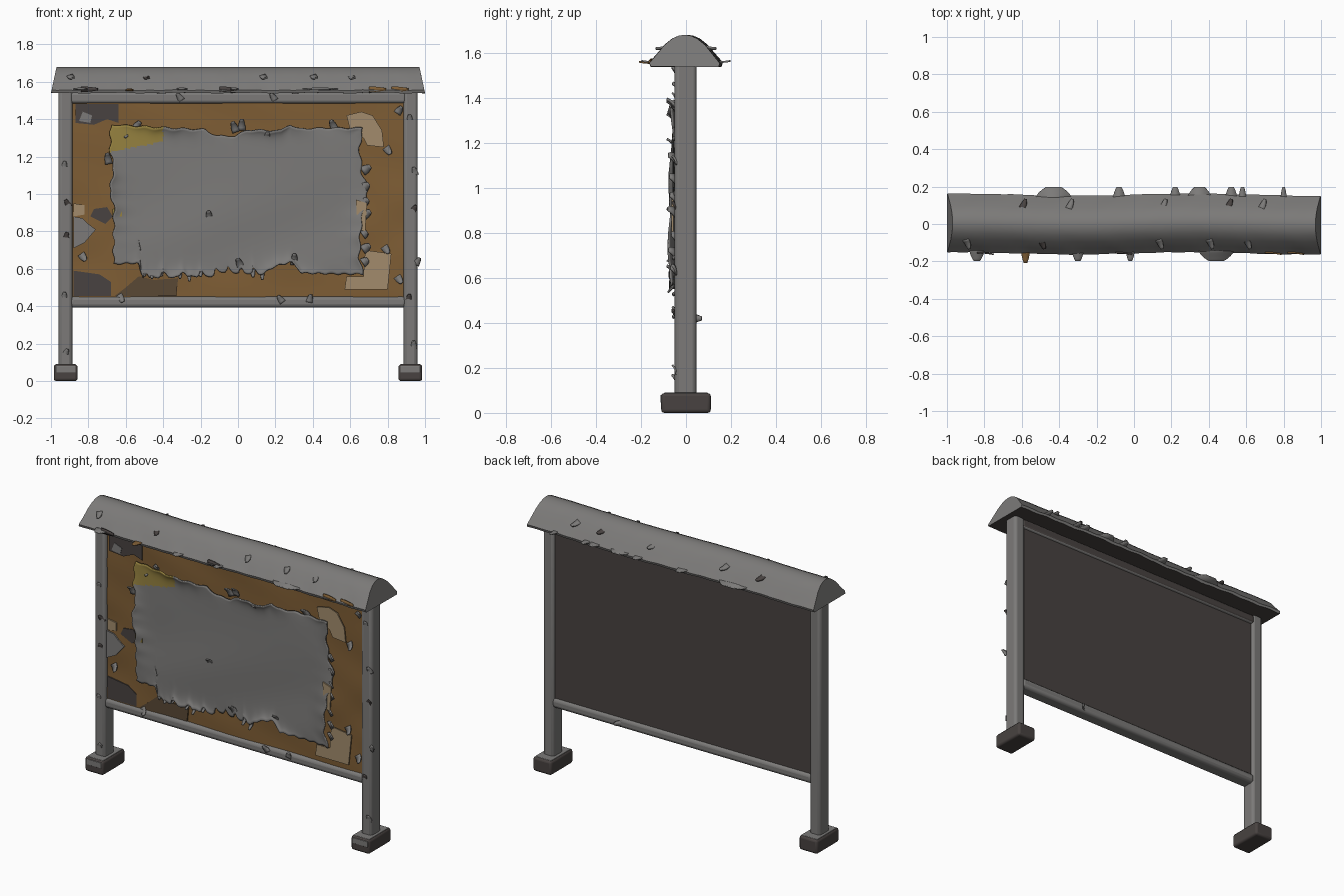
import bpy, bmesh, random
from math import sin, cos, pi
from mathutils import Vector

random.seed(7)
if "Cube" in bpy.data.objects:
    bpy.data.objects.remove(bpy.data.objects["Cube"])


def make_material(name, red, green, blue):
    mat = bpy.data.materials.new(name)
    mat.use_nodes = True
    mat.diffuse_color = (red, green, blue, 1)
    mat.node_tree.nodes["Principled BSDF"].inputs["Base Color"].default_value = (red, green, blue, 1)
    return mat


grey = make_material("worn grey", .2, .195, .19)
charcoal = make_material("charcoal", .065, .055, .052)
brown = make_material("cork brown", .21, .11, .035)
dark_brown = make_material("dark brown", .1, .065, .035)
yellow = make_material("faded yellow", .3, .22, .05)
beige = make_material("old beige paper", .36, .26, .15)


def finish(name, bm, materials, rule=None, thickness=0, bevel=0):
    """Turn a bmesh into a smooth object, colouring faces by an optional rule."""
    bmesh.ops.recalc_face_normals(bm, faces=bm.faces) if not thickness else None
    bm.normal_update()
    if rule:
        for face in bm.faces:
            face.material_index = rule(face)
    mesh = bpy.data.meshes.new(name)
    bm.to_mesh(mesh)
    bm.free()
    obj = bpy.data.objects.new(name, mesh)
    bpy.context.collection.objects.link(obj)
    for mat in materials:
        mesh.materials.append(mat)
    if bevel:
        mod = obj.modifiers.new("Rounded edges", "BEVEL")
        mod.width, mod.segments = bevel, 3
    if thickness:
        mod = obj.modifiers.new("Thickness", "SOLIDIFY")
        mod.thickness = thickness
    bpy.ops.object.select_all(action="DESELECT")
    obj.select_set(True)
    bpy.context.view_layer.objects.active = obj
    bpy.ops.object.shade_smooth_by_angle(angle=.7)
    return obj


def box(name, low, high, materials, rule=None, bevel=0):
    bm = bmesh.new()
    bmesh.ops.create_cube(bm, size=1)
    for vert in bm.verts:
        vert.co = [(a + b) / 2 + c * (b - a) for a, b, c in zip(low, high, vert.co)]
    return finish(name, bm, materials, rule, bevel=bevel)


def interpolate(points, t):
    for (a, p), (b, q) in zip(points, points[1:]):
        if t <= b:
            return p + (q - p) * max(0, (t - a) / (b - a))
    return points[-1][1]


def grid(columns, rows, place):
    bm = bmesh.new()
    verts = [[bm.verts.new(place(i / columns, j / rows)) for j in range(rows + 1)]
             for i in range(columns + 1)]
    for i in range(columns):
        for j in range(rows):
            bm.faces.new((verts[i][j], verts[i + 1][j], verts[i + 1][j + 1], verts[i][j + 1]))
    return bm


# Posts and feet, mirrored left and right
for side, label in ((1, "left"), (-1, "right")):
    xs = sorted((side * .885, side * .96))
    box(label + "_post", (xs[0], -.05, .07), (xs[1], .046, 1.56), [grey], bevel=.018)
    xs = sorted((side * .858, side * .985))
    box(label + "_foot", (xs[0], -.11, 0), (xs[1], .11, .088), [charcoal], bevel=.014)
    # worn pale top of the foot, with a strip hanging over its front
    box(label + "_foot_cap", (xs[0] + .008, -.098, .083), (xs[1] - .008, .098, .09), [grey], bevel=.003)
    box(label + "_foot_front_wear", (xs[0] + .01, -.113, .045), (xs[1] - .01, -.107, .08), [grey], bevel=.002)

# Rails
box("bottom_rail", (-.9, -.045, .392), (.9, .045, .452), [grey], bevel=.02)
box("top_rail", (-.9, -.045, 1.485), (.9, .045, 1.545), [grey, charcoal],
    lambda f: int(f.normal.y > .5), bevel=.016)

# Backing board and its wrinkled cork face
box("backing_board", (-.89, -.022, .44), (.89, .03, 1.5), [charcoal])


def cork_point(u, v):
    x, z = -.887 + 1.774 * u, .445 + 1.05 * v
    return x, -.029 + .0025 * sin(9 * x + 5 * sin(4 * z)) + .0015 * sin(23 * z + 8 * x), z


finish("cork_face", grid(70, 45, cork_point), [brown])

# Roof: domed profile swept along x, with slanted ends and dark underside
half = [(.152, 1.54), (.157, 1.555), (.125, 1.592), (.09, 1.635), (.055, 1.664), (.025, 1.677)]
profile = [(-y, z) for y, z in half] + [(0, 1.68)] + half[::-1]
bm = bmesh.new()
rings = []
for step in range(61):
    u = step / 30 - 1
    ring = []
    for y, z in profile:
        x = u * (1 - .03 * (z - 1.54) / .14)
        dent = .004 * sin(13 * x + 2 * y) * sin(31 * x + 40 * z)
        ring.append(bm.verts.new((x, y * (1 + 3 * dent) + .006 * sin(5 * x), z + dent * (1.68 - z) * 6)))
    rings.append(ring)
for a, b in zip(rings, rings[1:]):
    for k in range(len(a)):
        n = (k + 1) % len(a)
        bm.faces.new((a[k], a[n], b[n], b[k]))
bm.faces.new(rings[0])
bm.faces.new(rings[-1])
finish("roof", bm, [grey, charcoal], lambda f: int(f.normal.z < -.6))

# Torn metal-grey sheet with a yellow corner
top_edge = [(-.68, 1.37), (-.55, 1.365), (-.17, 1.345), (-.1, 1.31), (0, 1.31), (.06, 1.345),
            (.24, 1.34), (.28, 1.375), (.33, 1.35), (.68, 1.355)]
bottom_edge = [(-.68, .625), (-.545, .63), (-.53, .55), (-.13, .56), (-.11, .585), (.13, .57),
               (.2, .61), (.3, .635), (.34, .575), (.68, .57)]
left_edge = [(.55, -.665), (.95, -.665), (1, -.69), (1.15, -.665), (1.22, -.685), (1.4, -.68)]
right_edge = [(.55, .675), (.66, .65), (.85, .66), (1.03, .7), (1.1, .665), (1.25, .65), (1.4, .68)]


def sheet_point(u, v):
    x = -.68 + 1.36 * u
    low = interpolate(bottom_edge, x) + .004 * sin(90 * x)
    if -.52 < x < .14:
        low += .028 * max(0, sin(75 * x + 2 * sin(9 * x))) ** 2
    z = low + (interpolate(top_edge, x) + .004 * sin(60 * x) - low) * v
    left = interpolate(left_edge, z) + .006 * sin(70 * z)
    right = interpolate(right_edge, z) + .006 * sin(55 * z)
    x = left + (right - left) * u
    rim = max(abs(2 * u - 1), abs(2 * v - 1)) ** 14
    curl = rim * (.012 + .014 * sin(11 * x + 9 * z))
    return x, -.047 - curl + .004 * sin(5 * x + 3 * sin(4 * z)), z


def sheet_colour(face):
    x, _, z = face.calc_center_median()
    return int(x < -.4 and z > 1.225 + .2 * (x + .68))


finish("torn_sheet", grid(130, 60, sheet_point), [grey, yellow], sheet_colour, thickness=-.008)


def patch(name, mat, outline, y=-.034):
    """Thin flat plate on the front, drawn by x, z points."""
    bm = bmesh.new()
    face = bm.faces.new([bm.verts.new((x, y, z)) for x, z in outline])
    made = bmesh.ops.extrude_face_region(bm, geom=[face])["geom"]
    for vert in made:
        if isinstance(vert, bmesh.types.BMVert):
            vert.co.y += .008
    bmesh.ops.triangulate(bm, faces=bm.faces)
    finish(name, bm, [mat])


# Stains and scraps of old paper left on the cork
patch("stain_top", charcoal, [(-.87, 1.38), (-.77, 1.37), (-.7, 1.4), (-.64, 1.38), (-.64, 1.48), (-.87, 1.48)])
patch("stain_top_scrap", grey, [(-.85, 1.39), (-.79, 1.38), (-.78, 1.42), (-.83, 1.44)], -.037)
patch("stain_corner", charcoal, [(-.88, .455), (-.68, .455), (-.68, .53), (-.74, .57), (-.88, .59)])
patch("stain_bottom", dark_brown, [(-.66, .455), (-.33, .455), (-.32, .55), (-.45, .54), (-.53, .56), (-.6, .5)])
patch("scrap_left_beige", beige, [(-.88, .88), (-.82, .89), (-.82, .94), (-.88, .95)])
patch("scrap_left", grey, [(-.88, .71), (-.82, .74), (-.76, .81), (-.8, .84), (-.83, .87), (-.88, .88)], -.042)
patch("scrap_left_dark", charcoal, [(-.79, .88), (-.71, .84), (-.67, .88), (-.7, .93), (-.77, .92)])
patch("scrap_yellow", yellow, [(-.67, .88), (-.62, .88), (-.62, .93), (-.67, .92)], -.062)
patch("paper_top_right", beige, [(.6, 1.34), (.67, 1.3), (.69, 1.26), (.78, 1.25), (.77, 1.34),
                                 (.72, 1.42), (.66, 1.44), (.58, 1.42)], -.05)
patch("paper_bottom_right", beige, [(.57, .49), (.8, .49), (.82, .68), (.68, .7), (.67, .56), (.58, .56)], -.05)
patch("paper_right_edge", beige, [(.64, .81), (.68, .8), (.69, .95), (.63, .97)], -.064)

# Curled flakes: tapered bent strips standing off a surface
flakes = {"grey": bmesh.new(), "brown": bmesh.new(), "dark": bmesh.new()}


def flake(origin, along, out, length, width, bend=1.2, kind="grey"):
    bm, origin = flakes[kind], Vector(origin)
    along, out = Vector(along).normalized(), Vector(out).normalized()
    across = along.cross(out)
    previous = None
    for step in range(6):
        t = step / 5
        centre = origin + length / bend * (along * sin(t * bend) + out * (1 - cos(t * bend)))
        spread = across * width * .5 * (1 - .6 * t * t)
        pair = [bm.verts.new(centre - spread), bm.verts.new(centre + spread)]
        if previous:
            bm.faces.new((previous[0], previous[1], pair[1], pair[0]))
        previous = pair


front = (0, -1, 0)
# sheet tears
for x, z in ((-.69, 1.16), (-.01, 1.33), (.15, 1.27), (.02, .6), (.3, .62), (-.15, .85), (.52, 1.34), (.02, 1.34)):
    flake((x, -.05, z), (random.uniform(-.5, .5), 0, 1), front, .07, .04)
for x in (-.5, -.46, -.41, -.36, -.31, -.26, -.2, .08, .13):
    flake((x, -.05, .6), (0, 0, -1), front, random.uniform(.04, .08), .025, 1)
for z in (1.12, 1.03, .95, .88, .78, .7, .63):
    flake((.665, -.05, z), (.6, 0, .4), front, random.uniform(.03, .06), .05)
for x, z in ((-.84, .68), (.79, 1.25), (.85, 1.43), (.85, .56), (.78, .72), (-.64, .46), (-.55, 1.35), (-.62, 1.34)):
    flake((x, -.035, z), (.7, 0, random.choice((-1, 1))), front, .05, .04)
# post and rail chips
for x, z in ((-.93, 1.13), (-.92, .75), (-.9, .93), (-.93, .43), (.92, 1.38), (.95, 1.1), (.93, .9),
             (.95, .62), (.91, .42), (.94, .17), (-.93, .13), (.38, .42), (.24, .42), (.2, 1.5), (-.3, 1.5)):
    flake((x, -.047, z), (random.uniform(-1, 1), 0, 1), front, .045, .035, .8,
          random.choice(("grey", "grey", "dark")))
flake((.4, .04, .42), (1, 0, 0), (0, 1, 0), .06, .04)
# lifted skin along the roof eaves and slopes
for x, sign, width in ((-.43, 1, .24), (-.08, 1, .08), (.22, 1, .07), (.35, 1, .16), (.52, 1, .08), (.58, 1, .05),
                       (.8, 1, .04), (-.02, -1, .06), (.44, -1, .24), (-.84, -1, .1), (-.3, -1, .08)):
    flake((x, sign * .135, 1.565), (0, sign, -.15), (0, sign, 1), .055, width, .6)
flake((-.58, -.14, 1.56), (0, -1, -.1), (0, -1, 1), .06, .06, .5, "brown")
for x, sign in ((-.6, 1), (-.35, 1), (.15, 1), (.5, 1), (.68, 1), (-.9, -1), (-.5, -1), (.13, -1), (.4, -1), (.6, -1)):
    flake((x, sign * .085, 1.637), (.6, sign, -.9), (0, sign * .7, .7), .055, .035, .9,
          "dark" if x in (-.6, -.5, .5) else "grey")
for x, kind in ((.82, "brown"), (-.84, "dark"), (.7, "brown"), (-.1, "dark")):
    flake((x, -.157, 1.56), (1, 0, 0), front, .09, .03, .2, kind)
for (kind, bm), mat in zip(flakes.items(), (grey, brown, charcoal)):
    finish(kind + "_flakes", bm, [mat], thickness=.008)
